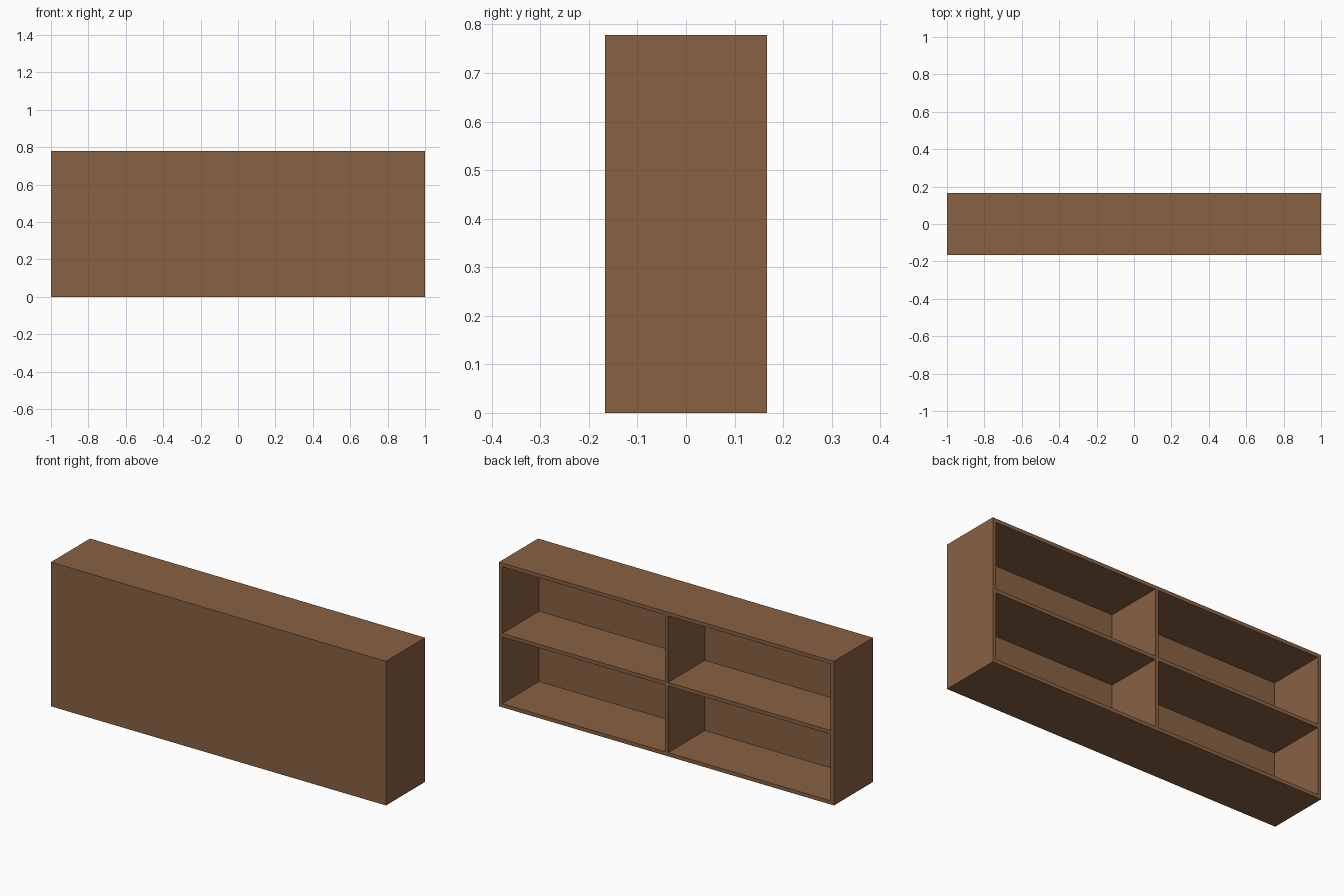
import bpy

if "Cube" in bpy.data.objects:
    bpy.data.objects.remove(bpy.data.objects["Cube"])

W, D, H, T = 2.0, 0.333, 0.778, 0.02   # width, depth, height, board thickness

wood = bpy.data.materials.new("brown_wood")
wood.diffuse_color = (0.25, 0.12, 0.055, 1)
wood.use_nodes = True
wood.node_tree.nodes["Principled BSDF"].inputs["Base Color"].default_value = wood.diffuse_color


def board(name, size, loc):
    bpy.ops.mesh.primitive_cube_add(size=1, location=loc)
    ob = bpy.context.object
    ob.name = name
    ob.scale = size
    bpy.ops.object.transform_apply(location=False, rotation=False, scale=True)
    ob.data.materials.append(wood)
    return ob


# Closed panel across the full front
board("front_panel", (W, T, H), (0, -D / 2 + T / 2, H / 2))

# Everything else sits behind the panel, open at the back
depth, y = D - T, T / 2

# Top and bottom boards
for name, z in (("bottom_board", T / 2), ("top_board", H - T / 2)):
    board(name, (W, depth, T), (0, y, z))

# Side boards and centre divider between top and bottom
for name, x in (("left_side", -W / 2 + T / 2), ("divider", 0), ("right_side", W / 2 - T / 2)):
    board(name, (T, depth, H - 2 * T), (x, y, H / 2))

# One shelf in each bay
bay = (W - 3 * T) / 2
for name, s in (("left_shelf", -1), ("right_shelf", 1)):
    board(name, (bay, depth, T), (s * (bay + T) / 2, y, H / 2))
